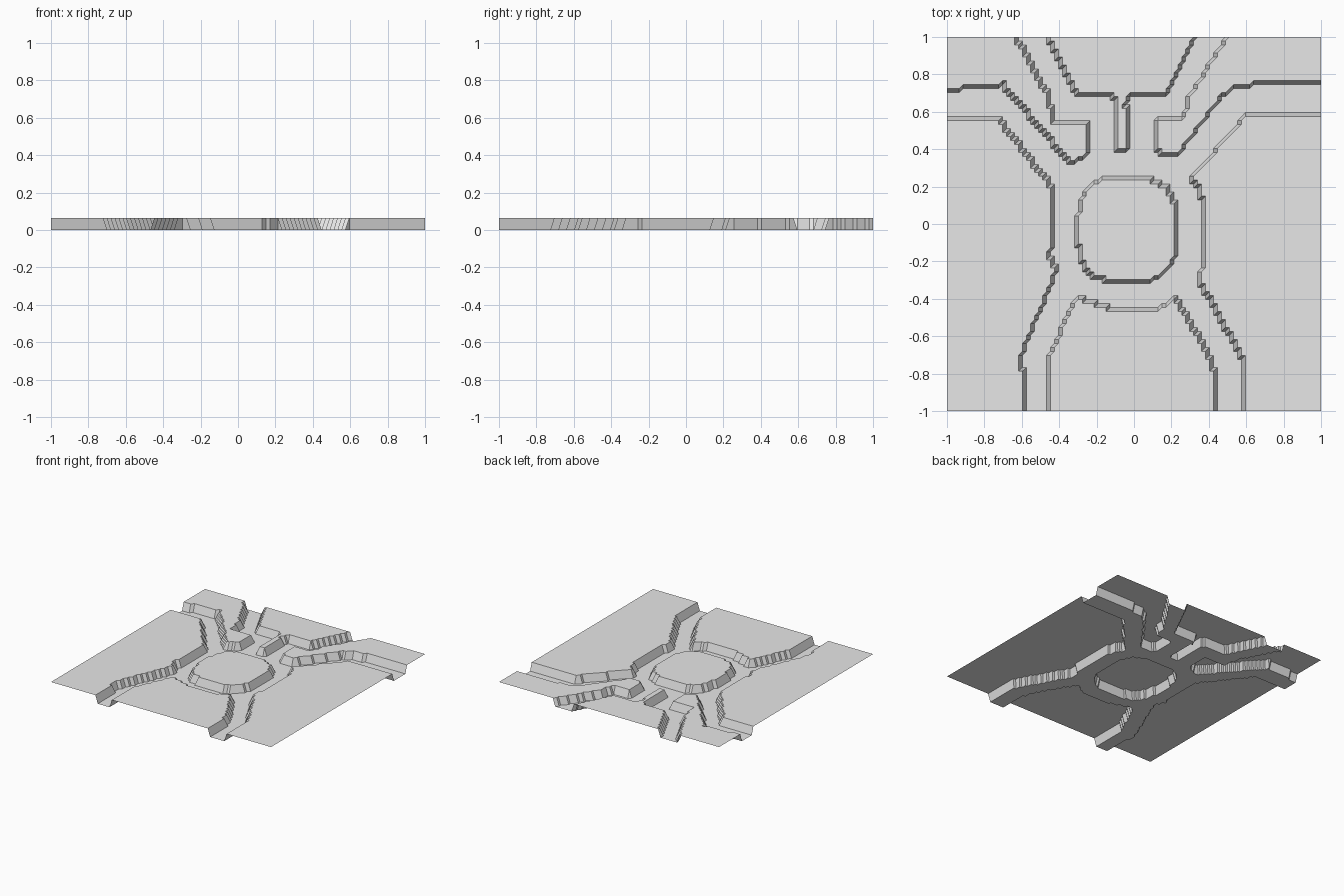
import bpy
import bmesh

cube = bpy.data.objects.get("Cube")
if cube:
    bpy.data.objects.remove(cube, do_unlink=True)

HEIGHT = 0.065
CELLS = 94
EDGE = 1.1  # outlines run past the border of the sheet

# Raised ground outlines, seen from above; the gaps between them are the paths
west_ground = [(-EDGE, .57), (-.73, .57), (-.44, .2), (-.435, 0), (-.45, -.18),
               (-.415, -.25), (-.61, -.72), (-.595, -.78), (-.59, -EDGE), (-EDGE, -EDGE)]
east_ground = [(EDGE, .585), (.6, .585), (.31, .245), (.345, .2), (.38, .06), (.38, -.2),
               (.345, -.3), (.59, -.73), (.58, -EDGE), (EDGE, -EDGE)]
south_ground = [(-.45, -EDGE), (-.45, -.77), (-.465, -.73), (-.31, -.39), (-.12, -.455),
                (.12, -.455), (.225, -.395), (.425, -.74), (.43, -EDGE)]
north_ground = [(-.51, EDGE), (-.465, 1), (-.31, .7), (-.14, .7), (-.105, .67), (-.105, .4),
                (-.035, .4), (-.035, .6), (-.05, .65), (-.01, .7), (.17, .7), (.33, 1), (.38, EDGE)]
north_west_ground = [(-EDGE, .73), (-.95, .72), (-.7, .745), (-.34, .325), (-.235, .375),
                     (-.25, .535), (-.43, .55), (-.465, .7), (-.63, 1), (-.68, EDGE), (-EDGE, EDGE)]
north_east_ground = [(EDGE, .74), (.94, .765), (.78, .765), (.55, .735), (.47, .69), (.23, .37),
                     (.16, .37), (.115, .405), (.115, .555), (.26, .56), (.3, .69), (.5, 1),
                     (.57, EDGE), (EDGE, EDGE)]
grounds = [west_ground, east_ground, south_ground, north_ground,
           north_west_ground, north_east_ground]


def inside_outline(x, y, outline):
    """Even-odd test of a point against a closed outline."""
    inside = False
    previous_x, previous_y = outline[-1]
    for corner_x, corner_y in outline:
        if (corner_y > y) != (previous_y > y):
            crossing = corner_x + (y - corner_y) * (previous_x - corner_x) / (previous_y - corner_y)
            if x < crossing:
                inside = not inside
        previous_x, previous_y = corner_x, corner_y
    return inside


def inside_central_plateau(x, y):
    """Rounded square in the middle of the ring path."""
    return abs((x + .037) / .263) ** 3 + abs((y + .03) / .28) ** 3 < 1


def is_raised(x, y):
    return inside_central_plateau(x, y) or any(inside_outline(x, y, g) for g in grounds)


# Single open sheet whose grid points step between path level and ground level
bm = bmesh.new()
bmesh.ops.create_grid(bm, x_segments=CELLS, y_segments=CELLS, size=1)
for vert in bm.verts:
    if is_raised(vert.co.x, vert.co.y):
        vert.co.z = HEIGHT
bmesh.ops.triangulate(bm, faces=bm.faces[:], quad_method='FIXED')

mesh = bpy.data.meshes.new("terrain_sheet")
bm.to_mesh(mesh)
bm.free()
terrain = bpy.data.objects.new("terrain_sheet", mesh)
bpy.context.collection.objects.link(terrain)

# Plain grey material
grey = bpy.data.materials.new("light_grey")
grey.use_nodes = True
colour = (.8, .8, .8, 1)
grey.diffuse_color = colour
grey.node_tree.nodes["Principled BSDF"].inputs["Base Color"].default_value = colour
mesh.materials.append(grey)
